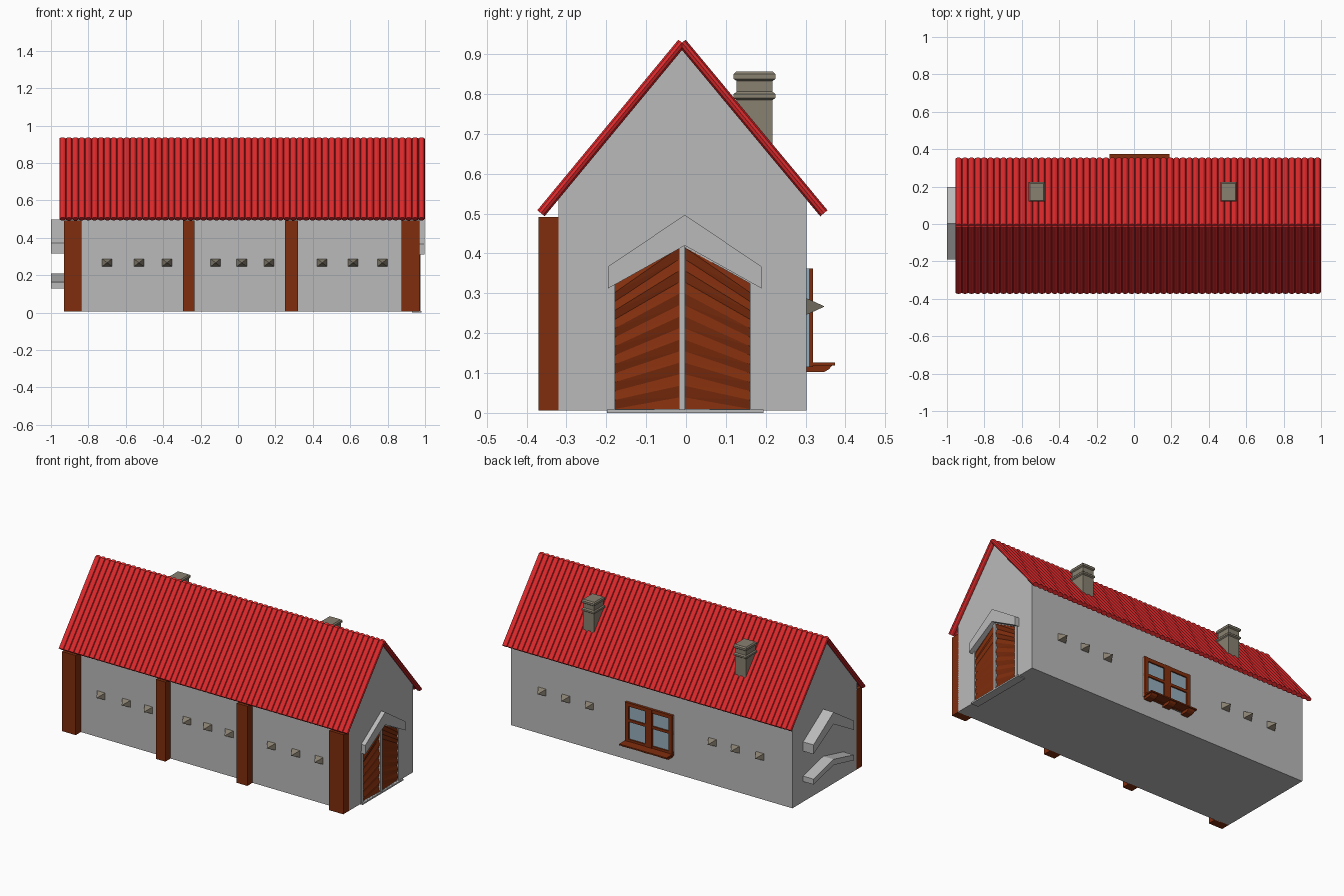
import bpy, bmesh, math
from mathutils import Vector

if "Cube" in bpy.data.objects:
    bpy.data.objects.remove(bpy.data.objects["Cube"])


def mat(name, r, g, b):
    m = bpy.data.materials.new(name)
    m.diffuse_color = (r, g, b, 1)
    m.use_nodes = True
    m.node_tree.nodes["Principled BSDF"].inputs["Base Color"].default_value = m.diffuse_color
    return m


RED = mat("red tile", 0.72, 0.022, 0.024)
GREY = mat("grey plaster", 0.49, 0.49, 0.49)
BROWN = mat("brown wood", 0.22, 0.027, 0.004)
STONE = mat("stone", 0.25, 0.22, 0.165)
GLASS = mat("window glass", 0.30, 0.42, 0.50)


def finish(name, bm, m):
    bmesh.ops.recalc_face_normals(bm, faces=bm.faces)
    me = bpy.data.meshes.new(name)
    bm.to_mesh(me)
    bm.free()
    me.materials.append(m)
    ob = bpy.data.objects.new(name, me)
    bpy.context.collection.objects.link(ob)
    return ob


def loft(bm, a, b):
    """Solid between two matching rings of points."""
    va, vb = [bm.verts.new(p) for p in a], [bm.verts.new(p) for p in b]
    n = len(va)
    bm.faces.new(va)
    bm.faces.new(vb[::-1])
    for i in range(n):
        bm.faces.new((va[i], vb[i], vb[(i + 1) % n], va[(i + 1) % n]))


def prism(name, prof, x0, x1, m):
    """Extrude a (y, z) profile along x."""
    bm = bmesh.new()
    loft(bm, [(x0, y, z) for y, z in prof], [(x1, y, z) for y, z in prof])
    return finish(name, bm, m)


def box(name, x0, x1, y0, y1, z0, z1, m):
    return prism(name, [(y0, z0), (y1, z0), (y1, z1), (y0, z1)], x0, x1, m)


# House body with gables
RIDGE_Y = -0.01
body = prism("house_body", [(-0.32, 0.006), (0.302, 0.006), (0.302, 0.545),
             (RIDGE_Y, 0.921), (-0.32, 0.545)], -0.93, 0.97, GREY)

# Shallow door recess
cut = prism("door_cutter", [(-0.178, 0.01), (0.16, 0.01), (0.16, 0.325),
            (RIDGE_Y, 0.419), (-0.178, 0.325)], 0.95, 1.05, GREY)
cut.hide_render = True
cut.hide_set(True)
mod = body.modifiers.new("door recess", "BOOLEAN")
mod.object = cut
mod.operation = "DIFFERENCE"
mod.solver = "EXACT"

# Roof tile ribs, both slopes
N, X0, X1 = 57, -0.955, 0.998
step = (X1 - X0) / N
for side, y_end in (("front", -0.364), ("back", 0.346)):
    bm = bmesh.new()
    top = Vector((0, RIDGE_Y, 0.929))
    end = Vector((0, y_end, 0.501))
    d = (end - top).normalized()
    nrm = Vector((0, -d.z, d.y)) if y_end > 0 else Vector((0, d.z, -d.y))
    for i in range(N):
        cx = X0 + step * (i + 0.5)
        ring = [Vector((cx + step * 0.52 * math.cos(k * math.pi / 5), 0, 0))
                + nrm * 0.0125 * math.sin(k * math.pi / 5) for k in range(10)]
        loft(bm, [p + top for p in ring], [p + end for p in ring])
    finish(side + "_roof_tiles", bm, RED)

# Timber posts along the front
for i, (a, b) in enumerate([(-0.93, -0.837), (-0.295, -0.232), (0.25, 0.322), (0.875, 0.97)]):
    box(f"front_post_{i}", a, b, -0.37, -0.315, 0.006, 0.492, BROWN)


# Pyramid studs on the long walls
def stud(name, x, y, out):
    bm = bmesh.new()
    w, h, z = 0.027, 0.021, 0.267
    base = [bm.verts.new((x + sx * w, y, z + sz * h))
            for sx, sz in ((-1, -1), (1, -1), (1, 1), (-1, 1))]
    tip = bm.verts.new((x, y + out, z))
    bm.faces.new(base)
    for k in range(4):
        bm.faces.new((base[k], base[(k + 1) % 4], tip))
    finish(name, bm, STONE)


for x in (-0.70, -0.53, -0.38, -0.12, 0.02, 0.165, 0.45, 0.615, 0.772):
    stud("front_stud", x, -0.32, -0.046)
for x in (-0.71, -0.545, -0.39, 0.44, 0.60, 0.76):
    stud("back_stud", x, 0.302, 0.046)

# Chimneys: stepped square stack
for cx in (-0.52, 0.505):
    bm = bmesh.new()
    steps = [(0.037, 0.62), (0.037, 0.785), (0.043, 0.79), (0.043, 0.80), (0.037, 0.806),
             (0.037, 0.833), (0.043, 0.838), (0.043, 0.850), (0.037, 0.857)]
    rings = []
    for r, z in steps:
        ry = r * 1.22
        rings.append([bm.verts.new((cx + sx * r, 0.172 + sy * ry, z))
                      for sx, sy in ((-1, -1), (1, -1), (1, 1), (-1, 1))])
    for a, b in zip(rings, rings[1:]):
        for k in range(4):
            bm.faces.new((a[k], a[(k + 1) % 4], b[(k + 1) % 4], b[k]))
    bm.faces.new(rings[0])
    bm.faces.new(rings[-1])
    finish("chimney", bm, STONE)

# Door leaves: rows of boards with slanting ridges
ROWS = 14
for side, yo, yi in (("left", -0.178, -0.017), ("right", 0.16, -0.003)):
    bm = bmesh.new()
    cols = []
    for y, ztop, phase in ((yo, 0.325, 0), (yi, 0.415, 1)):
        cols.append([bm.verts.new((0.962 + 0.007 * ((k + phase) % 2), y,
                     0.01 + (ztop - 0.01) * k / ROWS)) for k in range(ROWS + 1)])
    o, n = cols
    for k in range(ROWS):
        bm.faces.new((o[k], n[k], n[k + 1]))
        bm.faces.new((o[k], n[k + 1], o[k + 1]))
    finish(side + "_door_leaf", bm, BROWN)
box("door_centre_post", 0.95, 0.976, -0.018, -0.002, 0.008, 0.42, GREY)
box("door_threshold", 0.93, 0.98, -0.198, 0.195, 0.0, 0.009, GREY)
for y in (-0.198, 0.16):
    box("door_jamb", 0.95, 0.973, y, y + 0.02, 0.006, 0.325, GREY)


# Pointed hoods over the door and on the blank end wall
def hood(name, x0, x1, half, z_low, z_end, z_top, z_in, yc):
    prism(name, [(yc - half, z_low), (yc - half, z_end), (yc, z_top), (yc + half, z_end),
                 (yc + half, z_low), (yc, z_in)], x0, x1, GREY)


hood("door_hood", 0.96, 0.997, 0.193, 0.312, 0.367, 0.497, 0.42, -0.003)
hood("end_wall_upper_hood", -1.0, -0.92, 0.194, 0.315, 0.372, 0.498, 0.425, 0.004)
hood("end_wall_lower_hood", -1.0, -0.92, 0.194, 0.13, 0.163, 0.21, 0.175, 0.004)

# Back window: glass, frame bars, sill and brackets
WX0, WX1, WZ0, WZ1 = -0.13, 0.19, 0.115, 0.362
box("window_glass", WX0, WX1, 0.30, 0.309, WZ0, WZ1, GLASS)
mid = (WX0 + WX1) / 2
for a, b in ((WX0, WX0 + 0.024), (mid - 0.022, mid + 0.022), (WX1 - 0.024, WX1)):
    box("window_upright", a, b, 0.30, 0.319, WZ0, WZ1, BROWN)
for a, b in ((WZ0, WZ0 + 0.025), (0.246, 0.262), (WZ1 - 0.022, WZ1)):
    box("window_rail", WX0, WX1, 0.30, 0.317, a, b, BROWN)
box("window_sill", WX0, WX1, 0.30, 0.374, 0.119, 0.127, BROWN)
for x in (WX0 + 0.03, mid, WX1 - 0.03):
    prism("sill_bracket", [(0.30, 0.102), (0.345, 0.102), (0.358, 0.109), (0.368, 0.12),
                           (0.30, 0.12)], x - 0.022, x + 0.022, BROWN)
